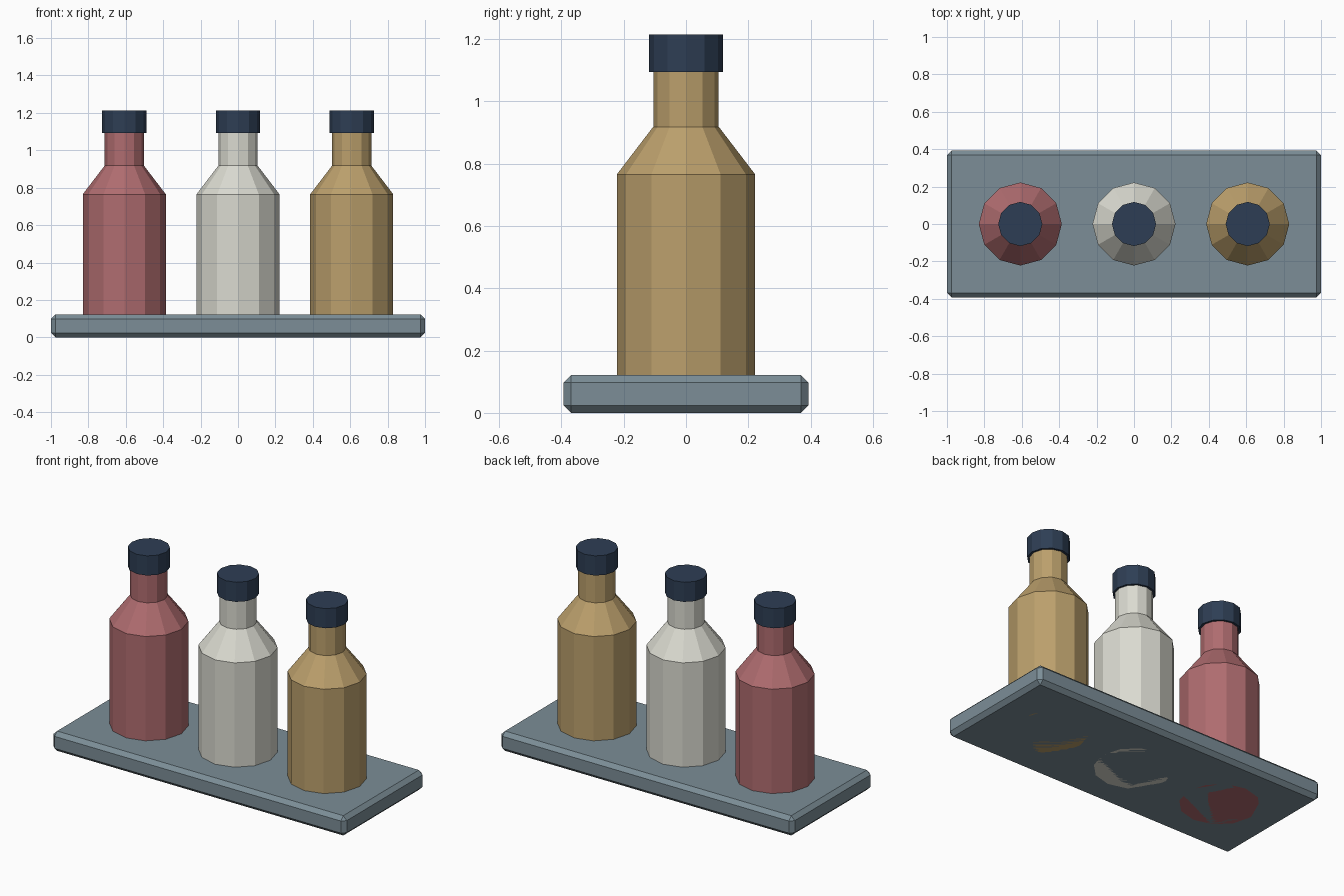
import bpy, bmesh, math

if "Cube" in bpy.data.objects:
    bpy.data.objects.remove(bpy.data.objects["Cube"])

SIDES = 12


def material(name, rgb):
    m = bpy.data.materials.new(name)
    m.diffuse_color = (*rgb, 1)
    m.use_nodes = True
    m.node_tree.nodes["Principled BSDF"].inputs["Base Color"].default_value = m.diffuse_color
    return m


def finish(bm, name, mat, loc=(0, 0, 0)):
    bmesh.ops.recalc_face_normals(bm, faces=bm.faces[:])
    me = bpy.data.meshes.new(name)
    bm.to_mesh(me)
    bm.free()
    me.materials.append(mat)
    ob = bpy.data.objects.new(name, me)
    ob.location = loc
    bpy.context.collection.objects.link(ob)
    return ob


def lathe(name, profile, mat, x):
    """Closed flat-sided solid turned from (radius, z) points."""
    bm = bmesh.new()
    rings = [[bm.verts.new((r * math.cos(2 * math.pi * i / SIDES),
                            r * math.sin(2 * math.pi * i / SIDES), z))
              for i in range(SIDES)] for r, z in profile]
    for a, b in zip(rings, rings[1:]):
        for i in range(SIDES):
            j = (i + 1) % SIDES
            bm.faces.new((a[i], a[j], b[j], b[i]))
    bm.faces.new(rings[0][::-1])
    bm.faces.new(rings[-1])
    return finish(bm, name, mat, (x, 0, 0))


# Tray with chamfered edges
bm = bmesh.new()
bmesh.ops.create_cube(bm, size=1)
bmesh.ops.scale(bm, vec=(2.0, 0.785, 0.122), verts=bm.verts[:])
bmesh.ops.bevel(bm, geom=bm.edges[:], offset=0.024, segments=1,
                affect='EDGES', profile=0.5)
finish(bm, "tray", material("slate", (0.20, 0.27, 0.31)), (0, 0, 0.061))

# Bottles reach down through the tray; each has a dark cap
cap_mat = material("navy", (0.027, 0.048, 0.089))
bottle_profile = [(0.222, 0), (0.222, 0.765), (0.105, 0.918), (0.105, 1.10)]
cap_profile = [(0.118, 1.093), (0.118, 1.214)]
bottles = [("red", -0.608, (0.43, 0.15, 0.16)),
           ("white", 0.0, (0.70, 0.70, 0.63)),
           ("amber", 0.608, (0.50, 0.35, 0.15))]
for colour, x, rgb in bottles:
    lathe(colour + "_bottle", bottle_profile, material(colour, rgb), x)
    lathe(colour + "_bottle_cap", cap_profile, cap_mat, x)
